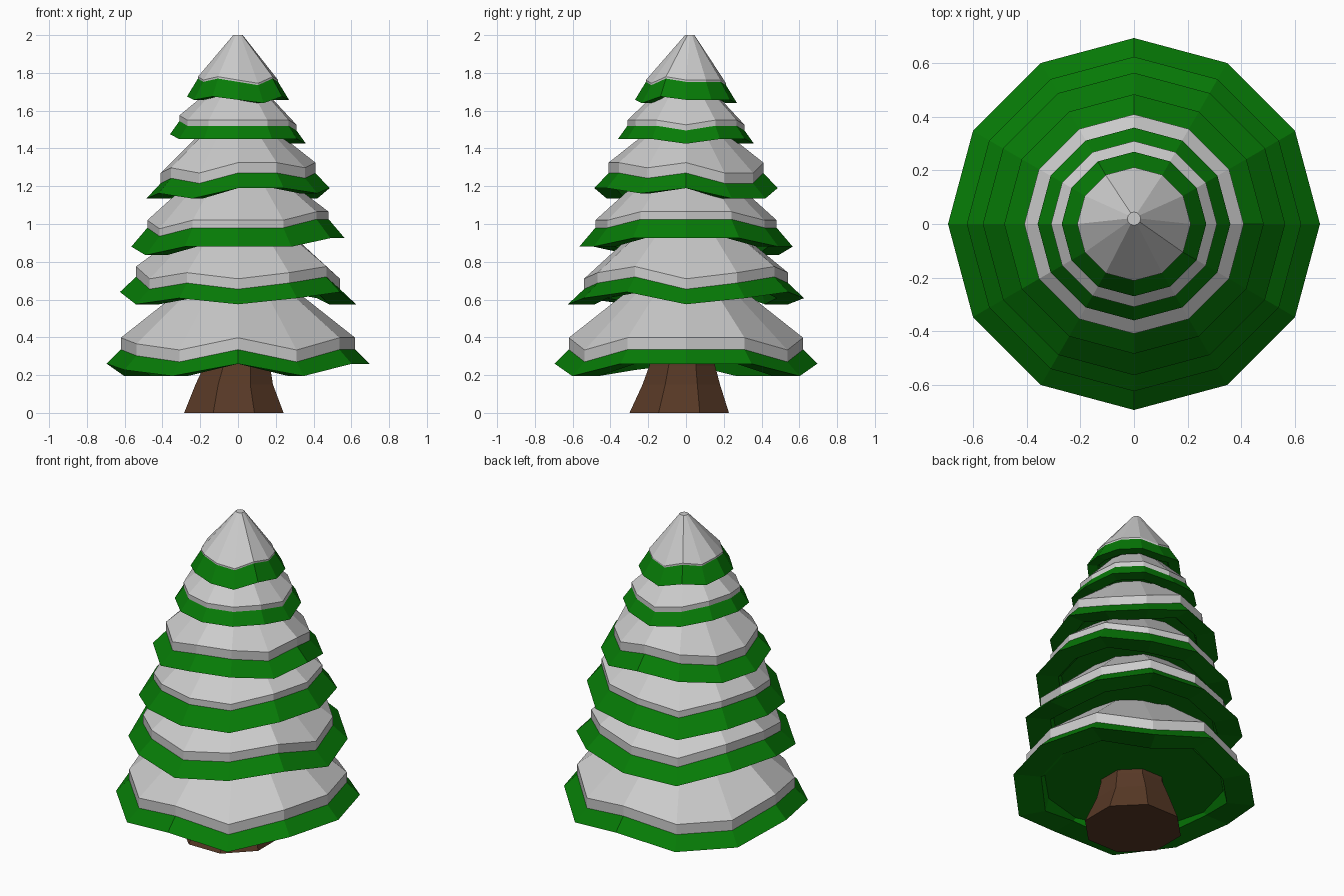
import bpy, bmesh
from math import sin, cos, tau

if "Cube" in bpy.data.objects:
    bpy.data.objects.remove(bpy.data.objects["Cube"])

def material(name, rgb):
    m = bpy.data.materials.new(name)
    m.diffuse_color = (*rgb, 1)
    m.use_nodes = True
    m.node_tree.nodes["Principled BSDF"].inputs["Base Color"].default_value = m.diffuse_color
    return m

green = material("needles", (0.002, 0.2, 0.002))
brown = material("bark", (0.095, 0.04, 0.019))

def loft(name, rings, mat=None):
    """Skin a stack of equally sized point rings, flat shaded."""
    bm = bmesh.new()
    loops = [[bm.verts.new(p) for p in ring] for ring in rings]
    n = len(loops[0])
    for a, b in zip(loops, loops[1:]):
        for i in range(n):
            j = (i + 1) % n
            bm.faces.new((a[i], a[j], b[j], b[i]))
    bm.faces.new(loops[0][::-1])
    bm.faces.new(loops[-1])
    bmesh.ops.recalc_face_normals(bm, faces=bm.faces)
    me = bpy.data.meshes.new(name)
    bm.to_mesh(me)
    bm.free()
    ob = bpy.data.objects.new(name, me)
    bpy.context.collection.objects.link(ob)
    if mat:
        me.materials.append(mat)
    return ob

def ring(r, z, wave=None, amp=0, n=12, cx=0, cy=0, turn=0):
    return [(cx + r * cos(tau * i / n + turn), cy + r * sin(tau * i / n + turn),
             z + (amp * int(wave[i]) / 2 if wave else 0)) for i in range(n)]

# Tiers: skirt radius, low edge z, snow radius, snow band bottom and top z,
# inner radius and z, wave height, wave digits counter-clockwise from +x
tiers = [
    (0.695, 0.195, 0.62, 0.27, 0.333, 0.20, 0.73, 0.065, "220200210202"),
    (0.625, 0.575, 0.54, 0.655, 0.71, 0.19, 1.03, 0.065, "012102201012"),
    (0.565, 0.835, 0.48, 0.935, 0.975, 0.17, 1.30, 0.09, "221101101112"),
    (0.485, 1.135, 0.41, 1.215, 1.27, 0.15, 1.53, 0.055, "200210010221"),
    (0.36, 1.425, 0.31, 1.495, 1.525, 0.11, 1.74, 0.05, "011012211111"),
    (0.27, 1.64, 0.212, 1.735, 1.745, 0.025, 2.00, 0.035, "111021212102"),
]
for k, (r, z, rs, zb, zt, ri, zi, amp, wave) in enumerate(tiers, 1):
    cy = 0.02 if k == 6 else 0
    # Green skirt: flat ceiling, short inner wall, level rim, outer slope
    loft(f"branch_tier_{k}", [
        ring(r * 0.74, z + amp + 0.012),
        ring(r * 0.77, z, wave, amp),
        ring(r, z, wave, amp),
        ring(rs, zb, wave, amp),
        ring(ri * 0.8, zi - 0.05, cy=cy),
    ], green)
    # Snow cap lying on the skirt
    loft(f"snow_cap_{k}", [
        ring(rs * 0.8, zb + 0.05, wave, amp),
        ring(rs, zb, wave, amp),
        ring(rs, zt, wave, amp),
        ring(ri, zi, cy=cy),
    ])

# Flared trunk
loft("trunk", [
    ring(0.285, 0.00, n=8, cx=-0.022, cy=-0.036, turn=tau / 16),
    ring(0.222, 0.15, n=8, cx=-0.02, cy=-0.025, turn=tau / 16),
    ring(0.188, 0.25, n=8, cx=-0.005, cy=-0.02, turn=tau / 16),
    ring(0.18, 0.40, n=8, turn=tau / 16),
], brown)
